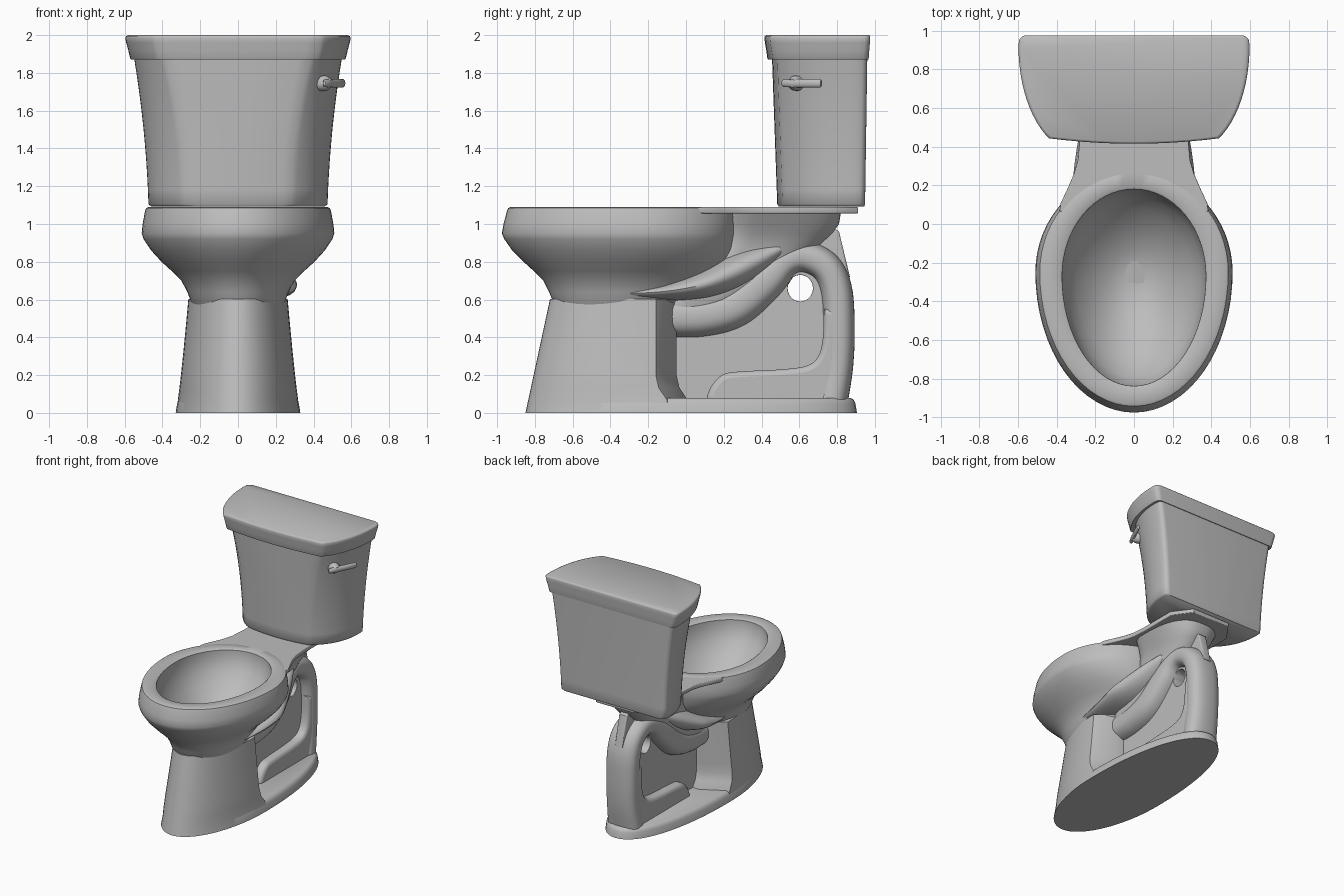
import bpy, bmesh, math
from mathutils import Vector

cube = bpy.data.objects.get("Cube")
if cube:
    bpy.data.objects.remove(cube, do_unlink=True)

# One glazed grey for everything
GREY = (0.51, 0.51, 0.51, 1)
glaze = bpy.data.materials.new("glazed_grey")
glaze.use_nodes = True
glaze.diffuse_color = GREY
glaze.node_tree.nodes["Principled BSDF"].inputs["Base Color"].default_value = GREY


def finish(obj, angle=40):
    obj.data.materials.clear()
    obj.data.materials.append(glaze)
    bpy.ops.object.select_all(action='DESELECT')
    obj.select_set(True)
    bpy.context.view_layer.objects.active = obj
    bpy.ops.object.shade_smooth_by_angle(angle=math.radians(angle))
    return obj


def loft(name, rings, angle=40):
    """Skin a stack of equal-length closed rings and cap both ends."""
    bm = bmesh.new()
    loops = [[bm.verts.new(p) for p in ring] for ring in rings]
    n = len(loops[0])
    for a, b in zip(loops, loops[1:]):
        for i in range(n):
            j = (i + 1) % n
            bm.faces.new((a[i], a[j], b[j], b[i]))
    bm.faces.new(loops[0][::-1])
    bm.faces.new(loops[-1])
    bmesh.ops.recalc_face_normals(bm, faces=bm.faces)
    mesh = bpy.data.meshes.new(name)
    bm.to_mesh(mesh)
    bm.free()
    obj = bpy.data.objects.new(name, mesh)
    bpy.context.collection.objects.link(obj)
    return finish(obj, angle)


def egg(z, rx, front, back, centre, n=64, power=1.0):
    """Egg outline, with separate front and back lengths."""
    ring = []
    for i in range(n):
        t = 2 * math.pi * i / n
        c, s = math.cos(t), math.sin(t)
        x = rx * math.copysign(abs(c) ** power, c)
        s = math.copysign(abs(s) ** power, s)
        ring.append((x, centre + s * ((back - centre) if s > 0 else (centre - front)), z))
    return ring


def smooth_path(points, steps=8):
    """Catmull-Rom interpolation through tuples of any length."""
    p = [Vector(q) for q in points]
    p = [2 * p[0] - p[1]] + p + [2 * p[-1] - p[-2]]
    out = []
    for k in range(1, len(p) - 2):
        a, b, c, d = p[k - 1:k + 3]
        for i in range(steps):
            t = i / steps
            out.append(0.5 * (2 * b + (c - a) * t + (2 * a - 5 * b + 4 * c - d) * t * t
                              + (3 * b - a - 3 * c + d) * t ** 3))
    return out + [p[-2]]


def tube(name, points, power=.8, x=0):
    """Rounded tube along a side-on path of (y, z, half width, radius)."""
    path = smooth_path(points)
    rings = []
    for i, p in enumerate(path):
        a, b = path[max(i - 1, 0)], path[min(i + 1, len(path) - 1)]
        ty, tz = Vector((b[0] - a[0], b[1] - a[1])).normalized()
        ring = []
        for k in range(32):
            t = 2 * math.pi * k / 32
            c, s = (math.copysign(abs(f) ** power, f) for f in (math.cos(t), math.sin(t)))
            ring.append((x + p[2] * c, p[0] - tz * p[3] * s, p[1] + ty * p[3] * s))
        rings.append(ring)
    return loft(name, rings)


def plate(name, outlines, thickness, bevel, side_on=True, height=0):
    """Flat plate from closed outlines; later outlines become holes."""
    curve = bpy.data.curves.new(name, 'CURVE')
    curve.dimensions = '2D'
    curve.fill_mode = 'BOTH'
    curve.extrude = thickness / 2 - bevel
    curve.bevel_depth = bevel
    curve.bevel_resolution = 2
    curve.offset = -bevel
    for pts in outlines:
        spline = curve.splines.new('POLY')
        spline.points.add(len(pts) - 1)
        for sp, (u, v) in zip(spline.points, pts):
            sp.co = (u, v, 0, 1)
        spline.use_cyclic_u = True
    obj = bpy.data.objects.new(name, curve)
    bpy.context.collection.objects.link(obj)
    if side_on:
        obj.rotation_euler = (math.pi / 2, 0, math.pi / 2)
    obj.location.z = height
    bpy.ops.object.select_all(action='DESELECT')
    obj.select_set(True)
    bpy.context.view_layer.objects.active = obj
    bpy.ops.object.convert(target='MESH')
    return finish(bpy.context.view_layer.objects.active)


# Bowl: outside from the foot up, over the rim and down inside
bowl = [(.52, .20, -.66, -.05, -.35), (.59, .25, -.705, .0, -.33), (.64, .268, -.725, .08, -.32),
        (.70, .30, -.755, .15, -.31), (.75, .35, -.805, .20, -.29), (.80, .405, -.86, .235, -.27),
        (.86, .46, -.92, .26, -.25), (.92, .50, -.962, .27, -.25), (.95, .51, -.975, .275, -.25),
        (1.0, .505, -.966, .275, -.25), (1.07, .492, -.948, .27, -.25), (1.084, .487, -.942, .267, -.25),
        (1.09, .475, -.93, .26, -.25),
        (1.09, .382, -.85, .19, -.27), (1.083, .372, -.838, .18, -.27), (1.02, .37, -.835, .178, -.27),
        (.94, .345, -.79, .14, -.27), (.86, .30, -.72, .08, -.28), (.77, .22, -.60, -.02, -.29),
        (.70, .13, -.47, -.13, -.3), (.67, .05, -.36, -.24, -.3)]
loft("bowl", [egg(*r) for r in bowl])

# Pedestal: rounded front, crisp rear corners, foot of the rear wall swept back
pedestal = []
for i in range(10):
    sweep_back = (.06, .06, .015)[i] if i < 3 else 0
    z = .067 * i
    oval = egg(z, .33 - .067 * (i / 9) ** .8, -.85 + .13 * i / 9, 0, -.16 + sweep_back)
    y = -.05 + sweep_back
    pedestal.append(oval[32:] + [oval[0], (.12, y, z), (-.12, y, z)])
loft("pedestal", pedestal)

# Base
loft("base", [egg(z, .33 - d, -.78 + d, .905 - d, -.1, power=.92)
              for z, d in ((0, 0), (.05, .008), (.07, .018), (.08, .035))])

# Deck behind the bowl, flaring into the rim
half = [(.17, .215), (.27, .14), (.33, .06), (.386, .064), (.38, .105), (.345, .18), (.31, .26),
        (.29, .33), (.28, .45), (.28, .76), (.17, .91)]
plate("deck", [[(0, .225)] + half + [(-x, y) for x, y in half[::-1]]],
      .034, .006, side_on=False, height=1.073)

# Neck that carries the deck down to the trap
neck = [(.50, .13, -.15, .20, 0), (.60, .16, -.12, .34, .05), (.70, .165, .0, .48, .15),
        (.80, .15, .09, .62, .25), (.88, .155, .16, .70, .35), (.95, .185, .20, .775, .4),
        (1.0, .215, .22, .81, .4), (1.06, .25, .23, .82, .4)]
loft("neck", [egg(*r, power=.75) for r in neck])

# Bulging underside running from the bowl back to the trap, fuller on the left
tube("bowl_belly", [(-.35, .63, .235, .035), (-.15, .64, .265, .05), (.0, .66, .285, .07),
                    (.12, .69, .288, .085), (.24, .74, .25, .095), (.36, .80, .20, .085),
                    (.5, .87, .13, .05)], 1, x=.022)

# Trap tube
tube("trap_tube", [(-.12, .51, .15, .11), (.08, .515, .16, .115), (.26, .565, .165, .115),
                   (.42, .70, .155, .11), (.53, .80, .14, .085), (.63, .825, .13, .085),
                   (.74, .77, .13, .085), (.795, .65, .13, .085), (.808, .45, .13, .085),
                   (.80, .25, .13, .085), (.77, .05, .14, .085)])

# Thin web inside the trap, with a round hole
hole = [(.605 + .067 * math.cos(math.pi * i / 16), .66 + .07 * math.sin(math.pi * i / 16))
        for i in range(32)]
web = [(-.1, .05), (.76, .05), (.76, .66), (.70, .76), (.605, .79), (.50, .74), (.4, .62), (.2, .5), (-.1, .5)]
plate("trap_web", [web, hole], .12, .004)

# Raised foot along the bottom of the web
foot = smooth_path([(.11, .09), (.14, .15), (.20, .205), (.30, .22), (.50, .23),
                    (.64, .25), (.70, .30), (.725, .40), (.73, .55)], 5)
plate("trap_foot", [[(.80, .05), (.80, .55)] + [tuple(p) for p in foot[::-1]] + [(.11, .05)]],
      .25, .03)

# Rib behind the neck
plate("rear_rib", [[(.66, .84), (.78, .98), (.81, .96), (.868, .72), (.74, .72)]], .07, .01)


def tank_ring(z, hw, cx, yf, yb, inset=0):
    """Bowed front, curved flanks and a flat back."""
    hw, cx, yf, yb = hw - inset, cx - inset * .7, yf + inset * .6, yb - inset * .3
    right = [(cx * i / 6, yf + .028 * (i / 6) ** 2) for i in range(1, 6)]
    for i in range(13):
        t = math.radians(30 + 5 * i)
        sx = (math.sin(t) - .5) / .5
        sy = 1 - math.cos(t) / math.cos(math.pi / 6)
        right.append((cx + (hw - cx) * sx, yf + .028 + (yb - .06 - yf - .028) * sy))
    for i in range(1, 6):
        t = math.radians(18 * i)
        right.append((hw - .04 * (1 - math.cos(t)), yb - .04 + .04 * math.sin(t)))
    return ([(0, yf, z)] + [(x, y, z) for x, y in right] + [(-x, y, z) for x, y in right[::-1]])


# Tank, tapering down with a gentle flare at the top
tank = [tank_ring(1.093, .474, .28, .483, .948, .014), tank_ring(1.105, .474, .28, .483, .948)]
for i in range(1, 11):
    f = i / 10
    tank.append(tank_ring(1.105 + .785 * f, .474 + .025 * f + .053 * f * f,
                          .28 + .11 * f ** 2, .483 - .028 * f, .948 + .012 * f))
loft("tank", tank, 50)

# Lid
loft("tank_lid", [tank_ring(z, .597, .44, .415, .975, d) for z, d in
                  ((1.872, .03), (1.878, .026), (1.92, .016), (1.96, .005), (1.985, 0),
                   (1.995, .005), (2.0, .018))], 50)

# Flush lever on the left flank: round pivot and a flat arm
out = Vector((.90, -.44, 0))
along = Vector((.44, .90, 0))
pivot = Vector((.45, .585, 1.745))


def sweep(name, start, axis, side, sections):
    """Ellipse sections (distance, half side, half height) along an axis."""
    loft(name, [[start + axis * d + side * (w * math.cos(math.pi * k / 12))
                 + Vector((0, 0, h * math.sin(math.pi * k / 12))) for k in range(24)]
                for d, w, h in sections])


sweep("lever_pivot", pivot, out, along,
      [(-.06, .04, .04), (.02, .04, .04), (.03, .033, .033), (.05, .02, .02)])
sweep("lever_arm", pivot + out * .04, along, out,
      [(-.065, .008, .012), (-.058, .013, .02), (0, .014, .022), (.08, .014, .022),
       (.158, .014, .022), (.165, .01, .018)])
